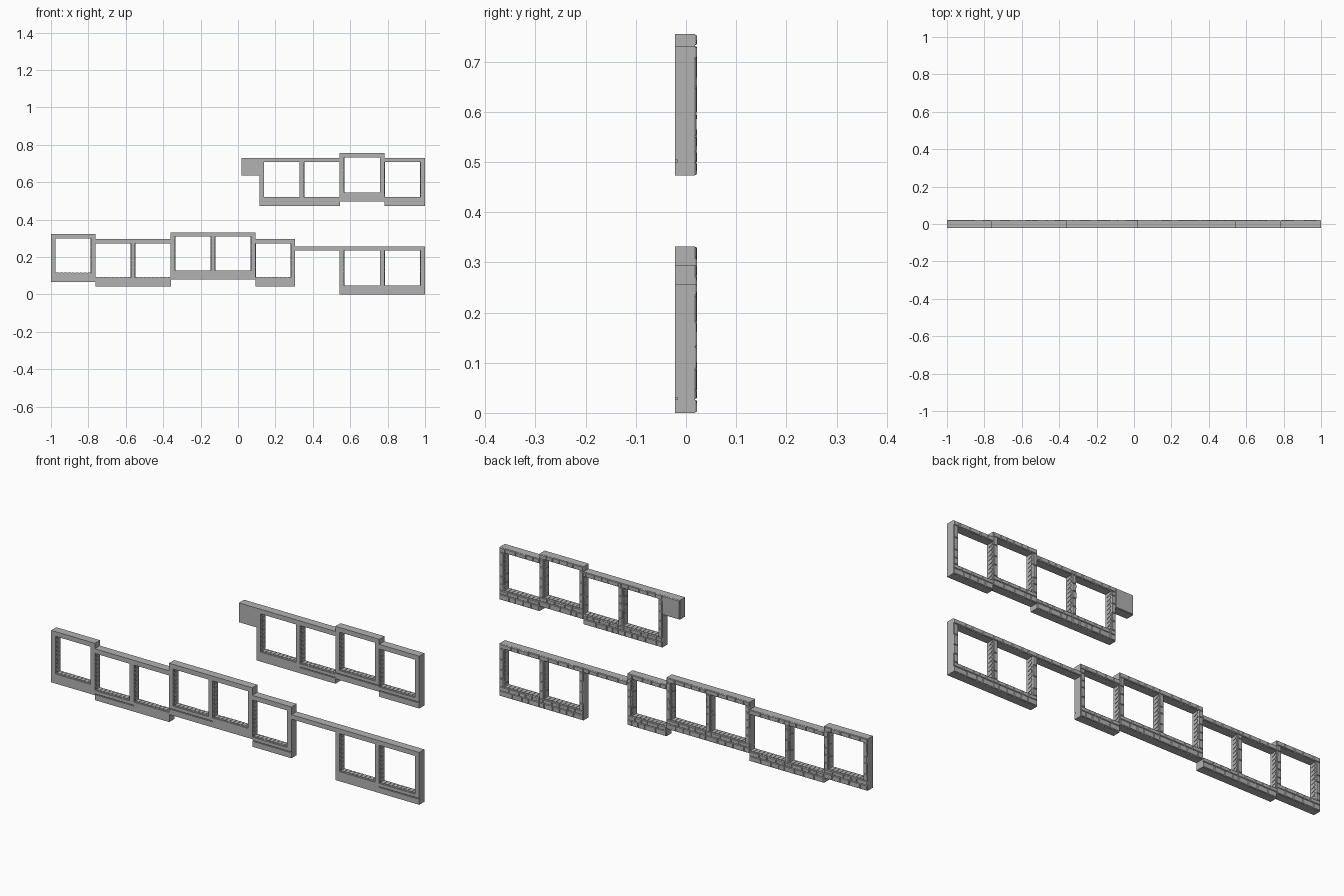
import bpy, bmesh, random
from mathutils import Matrix, Vector

random.seed(4)
cube = bpy.data.objects.get("Cube")
if cube:
    bpy.data.objects.remove(cube, do_unlink=True)

FRONT, BACK, BULGE = -0.022, 0.018, 0.022

stone = bpy.data.materials.new("grey stone")
stone.use_nodes = True
grey = (0.45, 0.45, 0.45, 1)
stone.diffuse_color = grey
stone.node_tree.nodes["Principled BSDF"].inputs["Base Color"].default_value = grey


def box(bm, x0, x1, y0, y1, z0, z1, rot=None):
    size = Matrix.Diagonal((x1 - x0, y1 - y0, z1 - z0, 1))
    mid = Matrix.Translation(((x0 + x1) / 2, (y0 + y1) / 2, (z0 + z1) / 2))
    return bmesh.ops.create_cube(bm, size=1, matrix=mid @ (rot or Matrix()) @ size)["verts"]


def pillow(bm, x0, x1, z0, z1):
    """Back stone with a sloping edge and a slightly uneven face."""
    for v in box(bm, x0, x1, BACK - 0.001, BULGE, z0, z1):
        if v.co.y > BACK:
            v.co.x += 0.003 if v.co.x < (x0 + x1) / 2 else -0.003
            v.co.z += 0.003 if v.co.z < (z0 + z1) / 2 else -0.003
            v.co.y -= random.uniform(0, 0.0015)


def finish(bm, name):
    mesh = bpy.data.meshes.new(name)
    bm.to_mesh(mesh)
    bm.free()
    mesh.materials.append(stone)
    bpy.context.collection.objects.link(bpy.data.objects.new(name, mesh))


def stones_along(bm, x0, x1, z0, z1):
    """Row of back stones along the longer side of a strip."""
    upright = z1 - z0 > x1 - x0
    a, end = (z0, z1) if upright else (x0, x1)
    while end - a > 0.012:
        b = min(end, a + random.uniform(0.03, 0.06))
        if end - b < 0.015:
            b = end
        if upright:
            pillow(bm, x0, x1, a, b)
        else:
            pillow(bm, a, b, z0, z1)
        a = b


def window(name, ox0, ox1, z_bottom, z_top, left, right, grooved):
    """Opening ox0..ox1 with optional posts; heights follow the outer edges."""
    x0, x1 = ox0 - left, ox1 + right
    sill, head = z_bottom + 0.047, z_top - 0.023
    bm = bmesh.new()
    # lintel and posts
    box(bm, x0, x1, FRONT, BACK, head, z_top)
    stones_along(bm, x0, x1, head, z_top)
    for a, b in ((x0, ox0), (ox1, x1)):
        if b - a > 0.001:
            box(bm, a, b, FRONT, BACK, sill, head)
            stones_along(bm, a, b, sill, head)
    # sill, with a shadow groove on some windows
    if grooved:
        cut = sill - 0.018
        box(bm, x0, x1, FRONT, BACK, z_bottom, cut - 0.002)
        box(bm, x0, x1, FRONT + 0.005, BACK, cut - 0.002, cut + 0.002)
        box(bm, x0, x1, FRONT, BACK, cut + 0.002, sill)
    else:
        box(bm, x0, x1, FRONT, BACK, z_bottom, sill)
    stones_along(bm, x0, x1, z_bottom, sill - 0.02)
    stones_along(bm, x0, x1, sill - 0.02, sill)
    # slanted courses in the reveals and along the sill
    count = 9
    step = (head - sill) / count
    slant = Matrix.Rotation(0.35, 4, 'X')
    for i in range(count):
        z = sill + i * step
        for x in (ox0, ox1):
            box(bm, x - 0.002, x + 0.002, -0.013, 0.013, z + 0.005, z + step - 0.003, slant)
    step = (ox1 - ox0) / count
    for i in range(count):
        x = ox0 + i * step
        box(bm, x + 0.002, x + step - 0.002, -0.014, 0.016, sill - 0.002, sill + 0.002)
    finish(bm, name)


P = 0.023   # post width
# name, opening left, opening right, bottom, top, post widths, groove
windows = [
    ("upper_window_1", 0.138, 0.33, 0.473, 0.73, P, P, False),
    ("upper_window_2", 0.353, 0.545, 0.473, 0.73, 0, 0, True),
    ("upper_window_3", 0.567, 0.76, 0.497, 0.755, P, P, True),
    ("upper_window_4", 0.783, 0.976, 0.473, 0.73, 0, 0.024, True),
    ("lower_window_1", -0.977, -0.786, 0.067, 0.322, P, P, False),
    ("lower_window_2", -0.763, -0.573, 0.043, 0.295, 0, P, True),
    ("lower_window_3", -0.55, -0.358, 0.043, 0.295, 0, 0, False),
    ("lower_window_4", -0.337, -0.145, 0.08, 0.332, P, P, True),
    ("lower_window_5", -0.122, 0.07, 0.08, 0.332, 0, P, False),
    ("lower_window_6", 0.093, 0.283, 0.043, 0.295, 0, P, True),
    ("lower_window_7", 0.567, 0.76, 0.0, 0.257, P, P, False),
    ("lower_window_8", 0.783, 0.976, 0.0, 0.257, 0, 0.024, True),
]
for w in windows:
    window(*w)

# beam bridging the gap in the lower row
bm = bmesh.new()
box(bm, 0.306, 0.544, FRONT, BACK, 0.235, 0.257)
stones_along(bm, 0.306, 0.544, 0.235, 0.257)
finish(bm, "linking_beam")

# solid block at the end of the upper row
bm = bmesh.new()
box(bm, 0.02, 0.117, FRONT, BACK, 0.635, 0.73)
pillow(bm, 0.02, 0.117, 0.635, 0.73)
finish(bm, "end_block")
